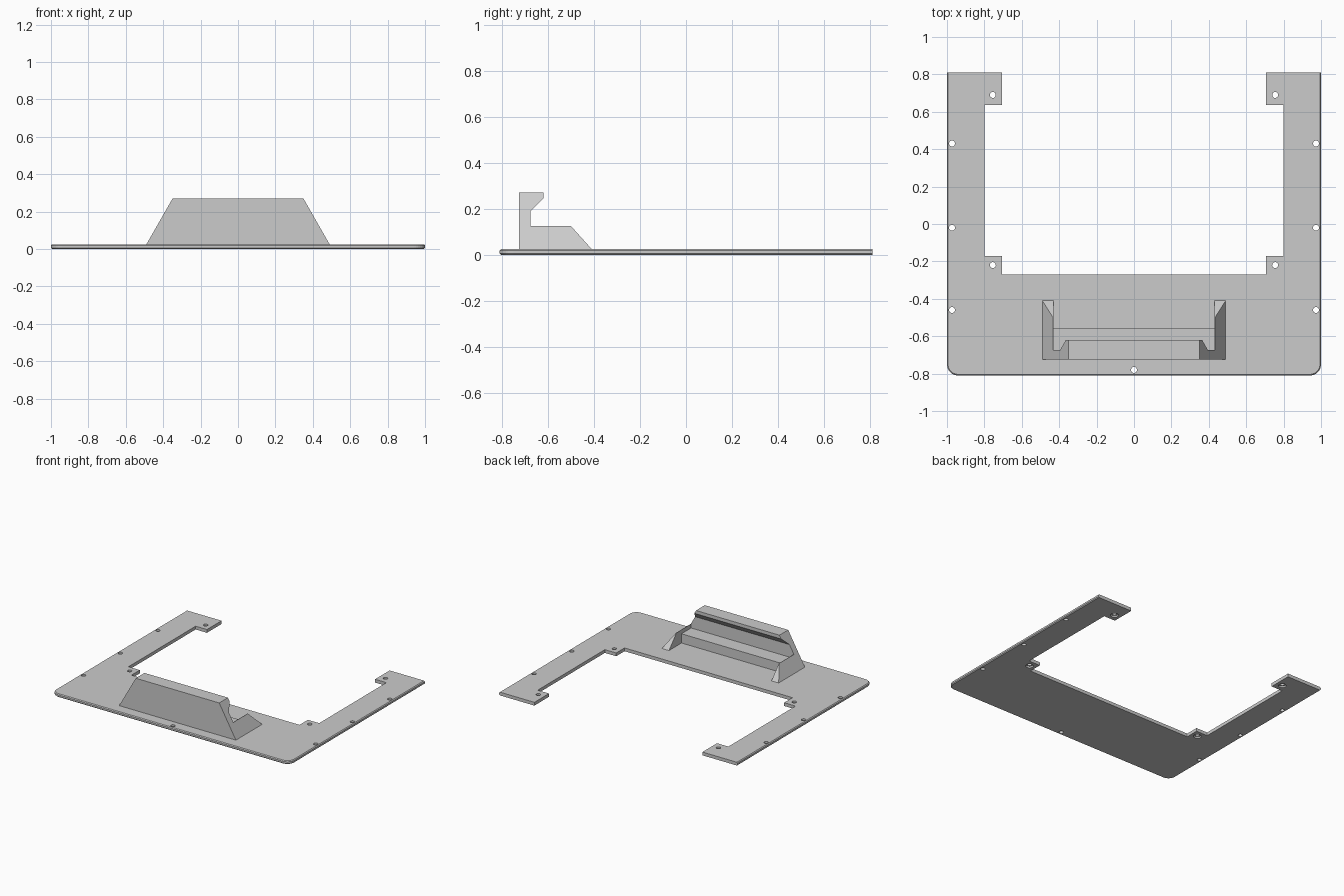
import bpy, bmesh, math

if "Cube" in bpy.data.objects:
    bpy.data.objects.remove(bpy.data.objects["Cube"], do_unlink=True)

T = 0.025          # plate thickness
GREY = (0.6, 0.6, 0.6, 1)
mat = bpy.data.materials.new("light grey plastic")
mat.use_nodes = True
mat.diffuse_color = GREY
mat.node_tree.nodes["Principled BSDF"].inputs["Base Color"].default_value = GREY


def finish(bm, name):
    bmesh.ops.recalc_face_normals(bm, faces=bm.faces[:])
    mesh = bpy.data.meshes.new(name)
    bm.to_mesh(mesh)
    bm.free()
    mesh.materials.append(mat)
    ob = bpy.data.objects.new(name, mesh)
    bpy.context.collection.objects.link(ob)
    return ob


def loft(name, start, end):
    """Solid between two matching closed outlines."""
    bm = bmesh.new()
    a = [bm.verts.new(p) for p in start]
    b = [bm.verts.new(p) for p in end]
    bm.faces.new(a)
    bm.faces.new(b[::-1])
    for i in range(len(a)):
        j = (i + 1) % len(a)
        bm.faces.new((a[i], a[j], b[j], b[i]))
    return finish(bm, name)


def slant(z):
    """Half width of the tapered bracket at a height."""
    return 0.49 - (z - T) * 0.14 / 0.245


# U-shaped plate outline, right half then mirrored
R, D = 0.06, 0.81
half = [(1 - R + R * math.sin(t), -D + R - R * math.cos(t))
        for t in (math.pi / 2 * i / 8 for i in range(9))]
half += [(1, D), (0.705, D), (0.705, 0.635), (0.8, 0.635),
         (0.8, -0.17), (0.705, -0.17), (0.705, -0.27)]
outline = half + [(-x, y) for x, y in reversed(half)]
plate = loft("base_plate", [(x, y, 0) for x, y in outline],
             [(x, y, T) for x, y in outline])

# Chamfer the outer rim on the front and both sides
bm = bmesh.new()
bm.from_mesh(plate.data)
rim = []
for e in bm.edges:
    p, q = (v.co for v in e.verts)
    m = (p + q) / 2
    side = abs(m.x) > 0.99
    front = m.y < -D + R + 0.001
    if abs(p.z - q.z) < 1e-5 and (side or front):
        rim.append(e)
bmesh.ops.bevel(bm, geom=rim, offset=0.006, segments=1, affect='EDGES')
bmesh.ops.recalc_face_normals(bm, faces=bm.faces[:])
bm.to_mesh(plate.data)
bm.free()


# Screw holes, with countersunk undersides on the four tabs
def drill(bm, x, y, r, z0, z1):
    ring = [(x + r * math.cos(i * math.tau / 20), y + r * math.sin(i * math.tau / 20))
            for i in range(20)]
    lo = [bm.verts.new((*p, z0)) for p in ring]
    hi = [bm.verts.new((*p, z1)) for p in ring]
    bm.faces.new(lo[::-1])
    bm.faces.new(hi)
    for i in range(20):
        j = (i + 1) % 20
        bm.faces.new((lo[i], lo[j], hi[j], hi[i]))


def cut(holes, r, z1):
    bm = bmesh.new()
    for x, y in holes:
        drill(bm, x, y, r, -0.05, z1)
    cutter = finish(bm, "hole_cutter")
    cutter.hide_render = True
    mod = plate.modifiers.new("holes", 'BOOLEAN')
    mod.operation = 'DIFFERENCE'
    mod.solver = 'EXACT'
    mod.object = cutter
    bpy.context.view_layer.objects.active = plate
    bpy.ops.object.modifier_apply(modifier=mod.name)
    bpy.data.objects.remove(cutter, do_unlink=True)


tabs = [(s * 0.755, y) for s in (-1, 1) for y in (0.69, -0.22)]
edges = [(s * 0.973, y) for s in (-1, 1) for y in (0.43, -0.02, -0.46)]
cut(tabs + edges + [(0, -0.78)], 0.016, 0.1)
cut(tabs, 0.027, 0.012)

# Upright bracket wall with overhanging lip and tapered ends
wall = [(-0.725, T), (-0.725, 0.27), (-0.62, 0.27),
        (-0.62, 0.245), (-0.675, 0.19), (-0.675, T)]
loft("bracket_wall", [(-slant(z), y, z) for y, z in wall],
     [(slant(z), y, z) for y, z in wall])

# Triangular side fins
fin = [(-0.675, T), (-0.675, 0.125), (-0.5, 0.125), (-0.41, T)]
for s, side in ((1, "left"), (-1, "right")):
    loft(side + "_bracket_fin", [(s * 0.43, y, z) for y, z in fin],
         [(s * slant(z), y, z) for y, z in fin])

# Ledge inside the bracket
ledge = [(-0.675, T), (-0.675, 0.095), (-0.56, 0.095), (-0.56, T)]
loft("bracket_ledge", [(-0.43, y, z) for y, z in ledge],
     [(0.43, y, z) for y, z in ledge])
